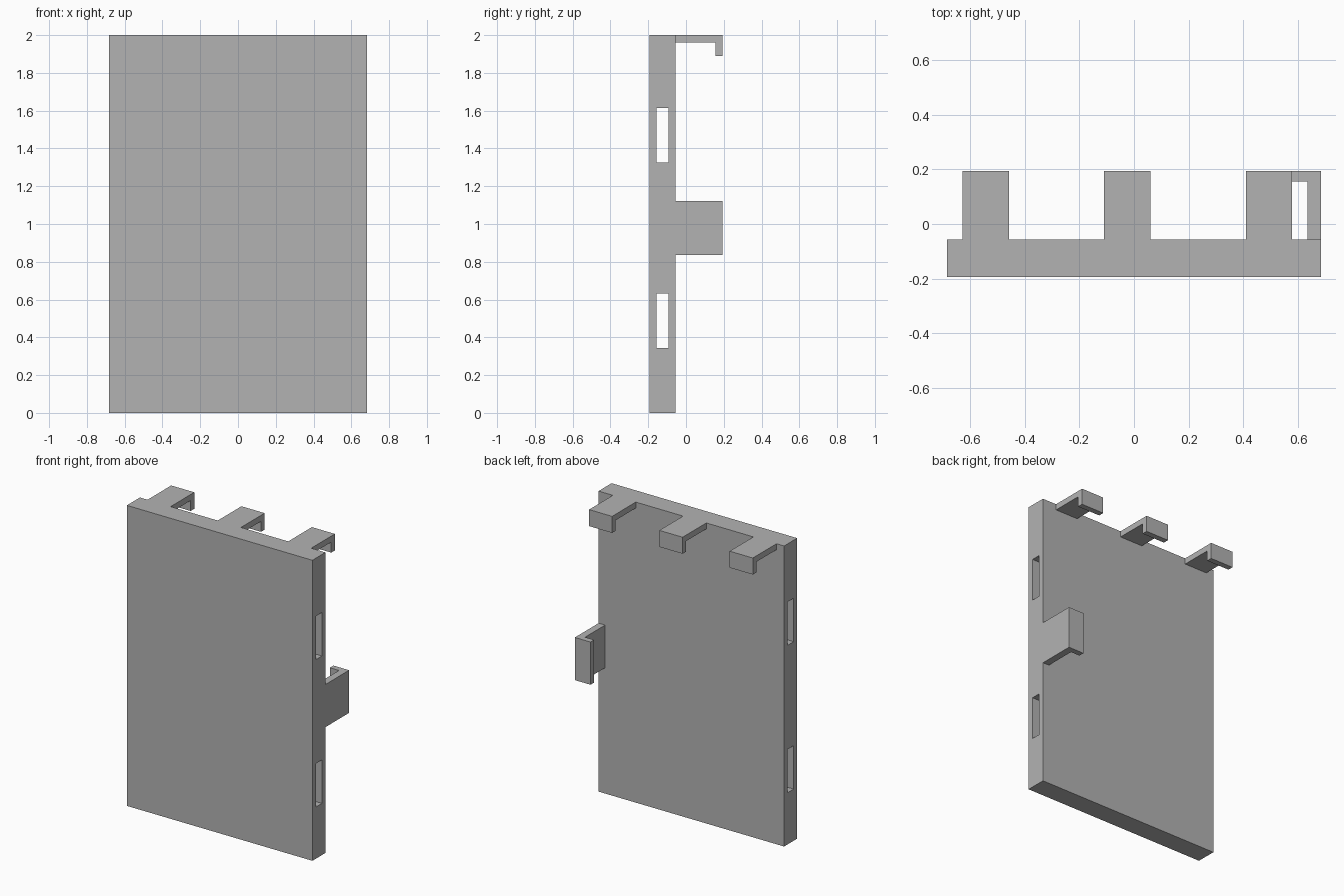
import bpy
import bmesh
from mathutils import Vector

cube = bpy.data.objects.get("Cube")
if cube:
    bpy.data.objects.remove(cube, do_unlink=True)

grey = bpy.data.materials.new("plain grey")
grey.use_nodes = True
grey.diffuse_color = (0.45, 0.45, 0.45, 1)
grey.node_tree.nodes["Principled BSDF"].inputs["Base Color"].default_value = grey.diffuse_color

HALF_W, FRONT, PANEL_BACK, BACK, TOP = 0.683, -0.193, -0.056, 0.193, 2.0
LIP = 0.155  # inner face of every hook lip


def extrude(name, profile, offset):
    """Solid made by extruding a closed outline of 3D points."""
    bm = bmesh.new()
    face = bm.faces.new([bm.verts.new(p) for p in profile])
    result = bmesh.ops.extrude_face_region(bm, geom=[face])
    moved = [v for v in result["geom"] if isinstance(v, bmesh.types.BMVert)]
    bmesh.ops.translate(bm, verts=moved, vec=Vector(offset))
    bmesh.ops.recalc_face_normals(bm, faces=bm.faces[:])
    mesh = bpy.data.meshes.new(name)
    bm.to_mesh(mesh)
    bm.free()
    mesh.materials.append(grey)
    obj = bpy.data.objects.new(name, mesh)
    bpy.context.collection.objects.link(obj)
    return obj


def bar(name, half, y0, y1, z0, z1):
    """Box running along x, centred on x = 0."""
    outline = [(-half, y0, z0), (-half, y1, z0), (-half, y1, z1), (-half, y0, z1)]
    return extrude(name, outline, (2 * half, 0, 0))


# Panel with two slots passing right through its width
panel = bar("panel", HALF_W, FRONT, PANEL_BACK, 0, TOP)
for name, z0, z1 in (("lower", 0.344, 0.633), ("upper", 1.325, 1.614)):
    cutter = bar(name + "_slot_cutter", HALF_W + 0.1, -0.156, -0.093, z0, z1)
    cutter.hide_render = True
    cut = panel.modifiers.new(name + "_slot", "BOOLEAN")
    cut.object = cutter
    cut.operation = "DIFFERENCE"
    cut.solver = "EXACT"
    bpy.context.view_layer.objects.active = panel
    bpy.ops.object.modifier_apply(modifier=cut.name)
    bpy.data.objects.remove(cutter, do_unlink=True)

# Three hooks along the top edge, each with a downturned lip
hook = [(PANEL_BACK, TOP), (BACK, TOP), (BACK, 1.89),
        (LIP, 1.89), (LIP, 1.96), (PANEL_BACK, 1.96)]
for name, x0, x1 in (("right", -0.627, -0.457), ("middle", -0.11, 0.061), ("left", 0.409, 0.578)):
    extrude(name + "_top_hook", [(x0, y, z) for y, z in hook], (x1 - x0, 0, 0))

# Side clip with its lip turned inwards
clip = [(HALF_W, PANEL_BACK), (HALF_W, BACK), (0.568, BACK),
        (0.568, LIP), (0.635, LIP), (0.635, PANEL_BACK)]
extrude("side_clip", [(x, y, 0.837) for x, y in clip], (0, 0, 0.284))
